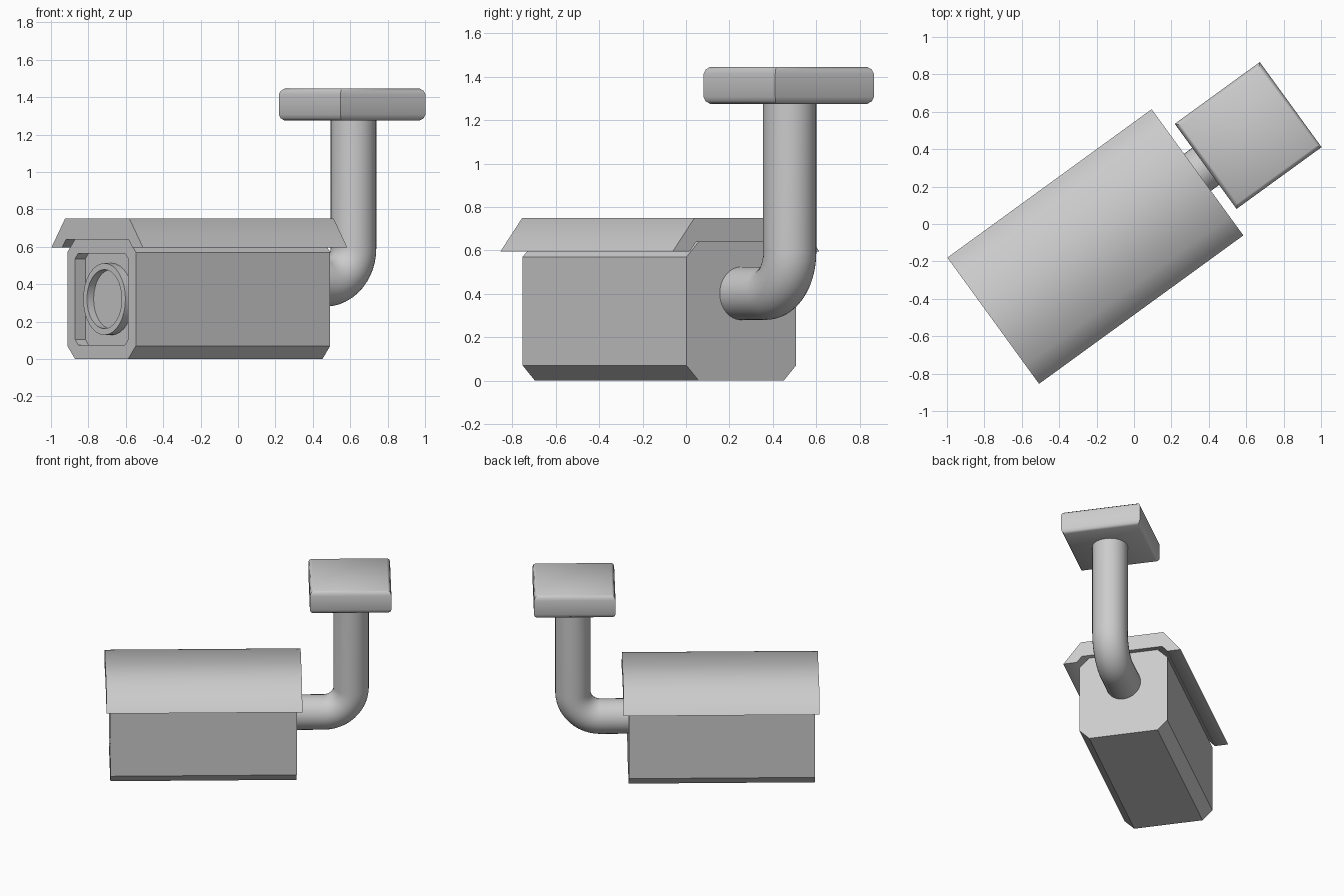
import bpy, bmesh, math

if "Cube" in bpy.data.objects:
    bpy.data.objects.remove(bpy.data.objects["Cube"])

ANGLE = math.radians(36)   # whole camera is turned about z
C = 0.024                  # centre line of the camera in its own frame


def loft(name, rings, smooth=None):
    """Join equal-length point rings into a capped solid."""
    bm = bmesh.new()
    loops = [[bm.verts.new(p) for p in ring] for ring in rings]
    n = len(loops[0])
    for a, b in zip(loops, loops[1:]):
        for i in range(n):
            j = (i + 1) % n
            bm.faces.new((a[i], a[j], b[j], b[i]))
    bm.faces.new(loops[0][::-1])
    bm.faces.new(loops[-1])
    bmesh.ops.recalc_face_normals(bm, faces=bm.faces)
    mesh = bpy.data.meshes.new(name)
    bm.to_mesh(mesh)
    bm.free()
    obj = bpy.data.objects.new(name, mesh)
    bpy.context.collection.objects.link(obj)
    obj.rotation_euler.z = ANGLE
    if smooth:
        bpy.ops.object.select_all(action='DESELECT')
        obj.select_set(True)
        bpy.context.view_layer.objects.active = obj
        bpy.ops.object.shade_smooth_by_angle(angle=math.radians(smooth))
    return obj


def section(u, profile):
    """Place a (width, height) profile at length position u."""
    return [(u, C + v, z) for v, z in profile]


def octagon(w, z0, z1, c):
    return [(-w, z0 + c), (-w + c, z0), (w - c, z0), (w, z0 + c),
            (w, z1 - c), (w - c, z1), (-w + c, z1), (-w, z1 - c)]


def circle(r, z, n=32):
    return [(r * math.cos(2 * math.pi * i / n), z + r * math.sin(2 * math.pi * i / n))
            for i in range(n)]


# Body: chamfered box with a recessed front
outer = octagon(0.312, 0.0, 0.64, 0.07)
inner = octagon(0.242, 0.075, 0.565, 0.03)
loft("body", [section(0.40, outer), section(-0.884, outer),
              section(-0.884, inner), section(-0.816, inner)])

# Lens ring with a sunken glass disc
rim, glass = circle(0.192, 0.32), circle(0.158, 0.32)
loft("lens", [section(-0.812, rim), section(-0.866, rim),
              section(-0.866, glass), section(-0.822, glass)], 40)

# Hood: thick folded sheet above the body
half = [(0.293, 0.75), (0.417, 0.595), (0.322, 0.595), (0.285, 0.638)]
hood = half + [(-v, z) for v, z in reversed(half)]
loft("hood", [section(-0.913, hood), section(0.437, hood)], 60)

# Arm: pipe with a quarter bend from the back of the body up to the plate
R, r, u1, z1 = 0.19, 0.1225, 0.78, 0.402
path = [(0.38, z1, 0.0)]
for i in range(13):
    t = math.pi / 2 * i / 12
    path.append((u1 - R + R * math.sin(t), z1 + R - R * math.cos(t), t))
path.append((u1, 1.30, math.pi / 2))
loft("arm", [[(u - h * math.sin(t), C + v, z + h * math.cos(t)) for v, h in circle(r, 0)]
             for u, z, t in path], 40)

# Mounting plate: square slab with rounded top and bottom edges
U, W, Z0, Z1 = 0.772, 0.281, 1.275, 1.445
steps = [(0.022, 0.0), (0.007, 0.012), (0.0, 0.032)]
levels = [(i, Z0 + d) for i, d in steps] + [(i, Z1 - d) for i, d in reversed(steps)]
loft("mounting_plate", [[(U + sx * (W - i), C + sy * (W - i), z)
                         for sx, sy in ((-1, -1), (1, -1), (1, 1), (-1, 1))]
                        for i, z in levels], 40)
